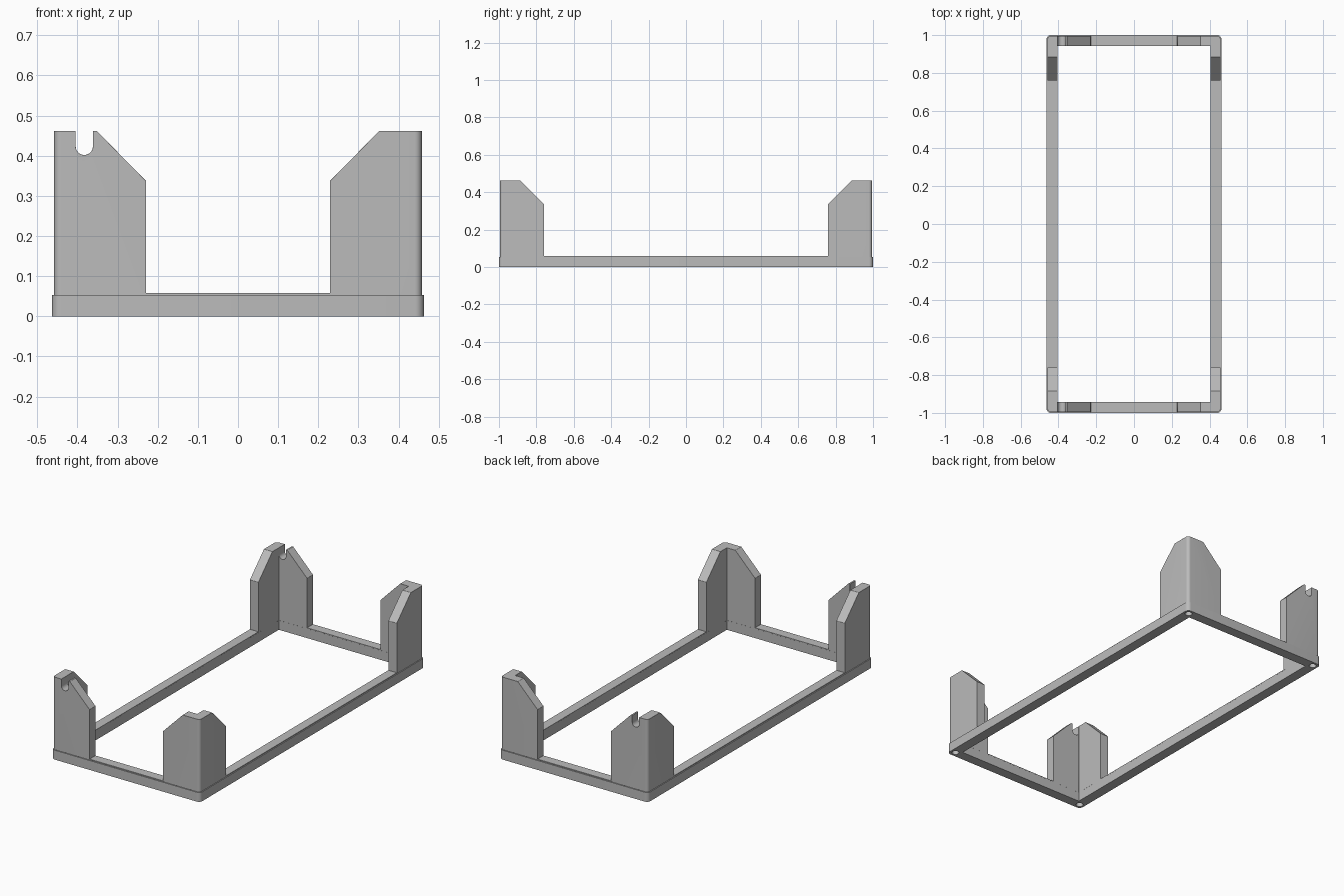
import bpy, bmesh, math
from mathutils import Matrix

if "Cube" in bpy.data.objects:
    bpy.data.objects.remove(bpy.data.objects["Cube"])

grey = bpy.data.materials.new("plain grey")
grey.diffuse_color = (0.5, 0.5, 0.5, 1)
grey.use_nodes = True
grey.node_tree.nodes["Principled BSDF"].inputs["Base Color"].default_value = grey.diffuse_color


def prism(name, outline, lo, hi, axis="z"):
    """Extrude a 2D outline along an axis between lo and hi."""
    place = {"z": lambda a, b, t: (a, b, t),
             "y": lambda a, b, t: (a, t, b),
             "x": lambda a, b, t: (t, a, b)}[axis]
    bm = bmesh.new()
    low = [bm.verts.new(place(a, b, lo)) for a, b in outline]
    high = [bm.verts.new(place(a, b, hi)) for a, b in outline]
    n = len(outline)
    bm.faces.new(low)
    bm.faces.new(high)
    for i in range(n):
        j = (i + 1) % n
        bm.faces.new((low[i], low[j], high[j], high[i]))
    bmesh.ops.recalc_face_normals(bm, faces=bm.faces)
    mesh = bpy.data.meshes.new(name)
    bm.to_mesh(mesh)
    bm.free()
    mesh.materials.append(grey)
    obj = bpy.data.objects.new(name, mesh)
    bpy.context.collection.objects.link(obj)
    return obj


def rounded_rect(w, d, r, steps=8):
    pts = []
    for k, (sx, sy) in enumerate([(1, 1), (-1, 1), (-1, -1), (1, -1)]):
        for i in range(steps + 1):
            a = math.pi / 2 * (k + i / steps)
            pts.append((sx * (w - r) + r * math.cos(a), sy * (d - r) + r * math.sin(a)))
    return pts


def rect(w, d):
    return [(-w, -d), (w, -d), (w, d), (-w, d)]


def cut(obj, cutters):
    for c in cutters:
        m = obj.modifiers.new("cut", "BOOLEAN")
        m.operation, m.solver, m.object = "DIFFERENCE", "EXACT", c
    bpy.context.view_layer.objects.active = obj
    for m in list(obj.modifiers):
        bpy.ops.object.modifier_apply(modifier=m.name)
    for c in cutters:
        bpy.data.objects.remove(c)


def valley(inner, outer):
    """Gap between two posts with sloped shoulders."""
    return [(-inner, RAIL), (inner, RAIL), (inner, 0.337), (outer, TOP),
            (outer, 0.6), (-outer, 0.6), (-outer, TOP), (-inner, 0.337)]


RAIL, TOP, STEP = 0.058, 0.462, 0.053
IN_X, IN_Y = 0.405, 0.942

# Base frame with a blind round hole under each corner
base = prism("base_frame", rounded_rect(0.463, 1.0, 0.022), 0, STEP)
tools = [prism("opening_cutter", rect(IN_X, IN_Y), -0.1, 0.2)]
for sx in (-1, 1):
    for sy in (-1, 1):
        circle = [(sx * 0.433 + 0.019 * math.cos(i * math.pi / 12),
                   sy * 0.969 + 0.019 * math.sin(i * math.pi / 12)) for i in range(24)]
        tools.append(prism("hole_cutter", circle, -0.05, 0.045))
cut(base, tools)

# Upper rail and corner posts, inset slightly from the base
posts = prism("corner_posts", rounded_rect(0.458, 0.995, 0.018), STEP, TOP)
tools = [prism("opening_cutter", rect(IN_X, IN_Y), -0.1, 0.8),
         prism("end_gap_cutter", valley(0.229, 0.352), -1.5, 1.5, "y"),
         prism("side_gap_cutter", valley(0.76, 0.885), -1.5, 1.5, "x")]

# Round-bottomed slots in the end walls of the two left posts
cx, r, cz = -0.383, 0.0215, 0.4235
slot = [(cx - r, 0.6)] + [(cx + r * math.cos(a), cz + r * math.sin(a))
        for a in (math.pi * (1 + i / 12) for i in range(13))] + [(cx + r, 0.6)]
for lo, hi in ((-1.2, -0.9), (0.9, 1.2)):
    tools.append(prism("slot_cutter", slot, lo, hi, "y"))
cut(posts, tools)

# Slightly eased edges on the posts
bev = posts.modifiers.new("eased edges", "BEVEL")
bev.width, bev.segments, bev.limit_method = 0.003, 1, "ANGLE"
bev.angle_limit = math.radians(40)

for obj in (base, posts):
    bpy.ops.object.select_all(action="DESELECT")
    obj.select_set(True)
    bpy.context.view_layer.objects.active = obj
    bpy.ops.object.shade_smooth_by_angle(angle=math.radians(30))
